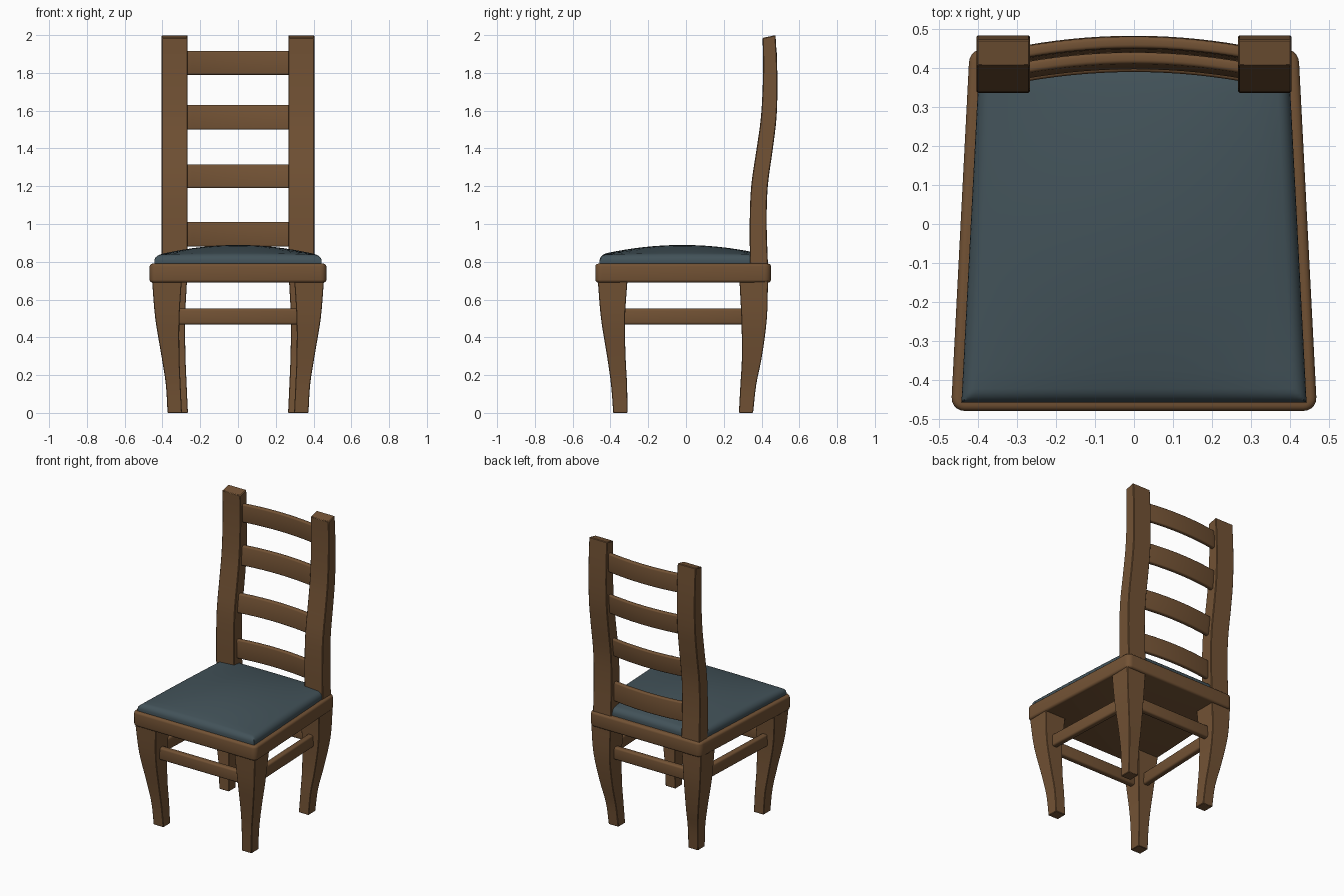
import bpy, bmesh, math
from mathutils import Vector

if "Cube" in bpy.data.objects:
    bpy.data.objects.remove(bpy.data.objects["Cube"])


def material(name, color):
    m = bpy.data.materials.new(name)
    m.diffuse_color = color
    m.use_nodes = True
    m.node_tree.nodes["Principled BSDF"].inputs["Base Color"].default_value = m.diffuse_color
    return m


WOOD = material("wood", (0.17, 0.085, 0.035, 1))
FABRIC = material("fabric", (0.055, 0.085, 0.1, 1))


def finish(name, bm, mat, bevel=0.0, segments=2, mirror=False):
    bmesh.ops.recalc_face_normals(bm, faces=bm.faces)
    if bevel:
        edges = [e for e in bm.edges if e.calc_face_angle(0) > 0.6]
        bmesh.ops.bevel(bm, geom=edges, offset=bevel, segments=segments, profile=0.5,
                        affect='EDGES', clamp_overlap=True)
    mesh = bpy.data.meshes.new(name)
    bm.to_mesh(mesh)
    bm.free()
    mesh.materials.append(mat)
    ob = bpy.data.objects.new(name, mesh)
    bpy.context.collection.objects.link(ob)
    bpy.ops.object.select_all(action='DESELECT')
    ob.select_set(True)
    bpy.context.view_layer.objects.active = ob
    bpy.ops.object.shade_smooth_by_angle(angle=math.radians(35))
    if mirror:
        ob.modifiers.new("mirror", 'MIRROR')
    return ob


def loft(loops):
    """Skin a row of closed loops and cap both ends."""
    bm = bmesh.new()
    rings = [[bm.verts.new(p) for p in loop] for loop in loops]
    n = len(rings[0])
    for a, b in zip(rings, rings[1:]):
        for i in range(n):
            bm.faces.new((a[i], a[(i + 1) % n], b[(i + 1) % n], b[i]))
    bm.faces.new(rings[0])
    bm.faces.new(rings[-1])
    return bm


def smooth(keys, steps=4):
    """Catmull-Rom curve through the keys."""
    k = [Vector(v) for v in keys]
    k = [2 * k[0] - k[1]] + k + [2 * k[-1] - k[-2]]
    out = []
    for p0, p1, p2, p3 in zip(k, k[1:], k[2:], k[3:]):
        for s in range(steps):
            t = s / steps
            out.append(0.5 * (2 * p1 + (p2 - p0) * t + (2 * p0 - 5 * p1 + 4 * p2 - p3) * t * t
                              + (3 * p1 - p0 - 3 * p2 + p3) * t ** 3))
    return out + [k[-2]]


def rect(x0, x1, y0, y1, z):
    return [(x0, y0, z), (x1, y0, z), (x1, y1, z), (x0, y1, z)]


# Seat frame: tapered slab with rounded corners and rims
corners = [(-0.47, -0.48), (0.47, -0.48), (0.422, 0.45), (-0.422, 0.45)]
bm = loft([[(x, y, z) for x, y in corners] for z in (0.69, 0.79)])
upright = [e for e in bm.edges if abs(e.verts[0].co.z - e.verts[1].co.z) > 0.05]
bmesh.ops.bevel(bm, geom=upright, offset=0.035, segments=5, profile=0.5, affect='EDGES')
finish("seat_frame", bm, WOOD, 0.015, 3)

# Cushion: domed pad with rolled rim and mitred corners
R = 0.04
rim = [R * (1 - math.cos(i * math.pi / 10)) for i in range(6)]
ts = rim + [R + (1 - 2 * R) * i / 16 for i in range(1, 16)] + [1 - r for r in reversed(rim)]


def cushion_point(s, t):
    y = -0.458 + 0.878 * t
    half = 0.443 - 0.046 * t
    d = min(s, 1 - s, t, 1 - t, R)
    roll = math.sqrt(max(0, 1 - (1 - d / R) ** 2))
    dome = 16 * s * (1 - s) * t * (1 - t)
    return half * (2 * s - 1), y, 0.805 + 0.032 * roll + 0.052 * dome


bm = bmesh.new()
grid = [[bm.verts.new(cushion_point(s, t)) for s in ts] for t in ts]
for a, b in zip(grid, grid[1:]):
    for i in range(len(ts) - 1):
        bm.faces.new((a[i], a[i + 1], b[i + 1], b[i]))
skirt = bmesh.ops.extrude_edge_only(bm, edges=[e for e in bm.edges if e.is_boundary])
for v in skirt["geom"]:
    if isinstance(v, bmesh.types.BMVert):
        v.co.z = 0.78
finish("cushion", bm, FABRIC)

# Legs: z, inner x, outer x, front y, back y
front = [(0, .297, .373, -.385, -.31), (.15, .304, .382, -.397, -.312), (.3, .31, .405, -.418, -.32),
         (.5, .31, .438, -.45, -.323), (.7, .298, .455, -.467, -.31)]
back = [(0, .265, .34, .28, .355), (.15, .272, .35, .288, .372), (.3, .278, .375, .296, .402),
        (.5, .28, .406, .293, .428), (.7, .27, .418, .283, .434)]
for name, keys in (("front_legs", front), ("back_legs", back)):
    loops = [rect(x0, x1, y0, y1, z) for z, x0, x1, y0, y1 in smooth(keys)]
    finish(name, loft(loops), WOOD, 0.003, 1, mirror=True)

# Back posts: z, front y, back y
post = smooth([(.78, .339, .434), (1.0, .337, .427), (1.2, .345, .433), (1.4, .374, .46),
               (1.55, .395, .478), (1.7, .405, .484), (1.85, .408, .482), (2.0, .405, .474)])
loops = [rect(.267, .405, f, b, z) for z, f, b in post]
loops[-1][:2] = [(x, y, 1.985) for x, y, z in loops[-1][:2]]
finish("back_posts", loft(loops), WOOD, 0.004, 1, mirror=True)


def post_centre(z):
    for (z0, f0, b0), (z1, f1, b1) in zip(post, post[1:]):
        if z <= z1:
            k = (z - z0) / (z1 - z0)
            return (f0 + b0 + (f1 + b1 - f0 - b0) * k) / 2


# Back slats: bowed to the rear and leaning with the posts
for i, (lo, hi) in enumerate([(.88, 1.01), (1.19, 1.315), (1.5, 1.63), (1.79, 1.915)]):
    loops = []
    for j in range(15):
        x = 0.285 * (j / 7 - 1)
        bow = 0.023 * (1 - (x / 0.27) ** 2)
        yl, yh = post_centre(lo) + bow, post_centre(hi) + bow
        loops.append([(x, yl - .015, lo), (x, yl + .015, lo), (x, yh + .015, hi), (x, yh - .015, hi)])
    finish("back_slat_%d" % (i + 1), loft(loops), WOOD, 0.009, 3)


# Stretchers between the legs
def stretcher(name, a, b, mirror=False):
    a, b = Vector(a), Vector(b)
    side = (b - a).normalized().cross(Vector((0, 0, 1))) * 0.021
    up = Vector((0, 0, 0.042))
    loops = [[p - side - up, p + side - up, p + side + up, p - side + up] for p in (a, b)]
    finish(name, loft(loops), WOOD, 0.012, 3, mirror)


Z = 0.51
stretcher("front_stretcher", (-.34, -.387, Z), (.34, -.387, Z))
stretcher("back_stretcher", (-.31, .36, Z), (.31, .36, Z))
stretcher("side_stretchers", (.372, -.35, Z), (.345, .32, Z), mirror=True)
